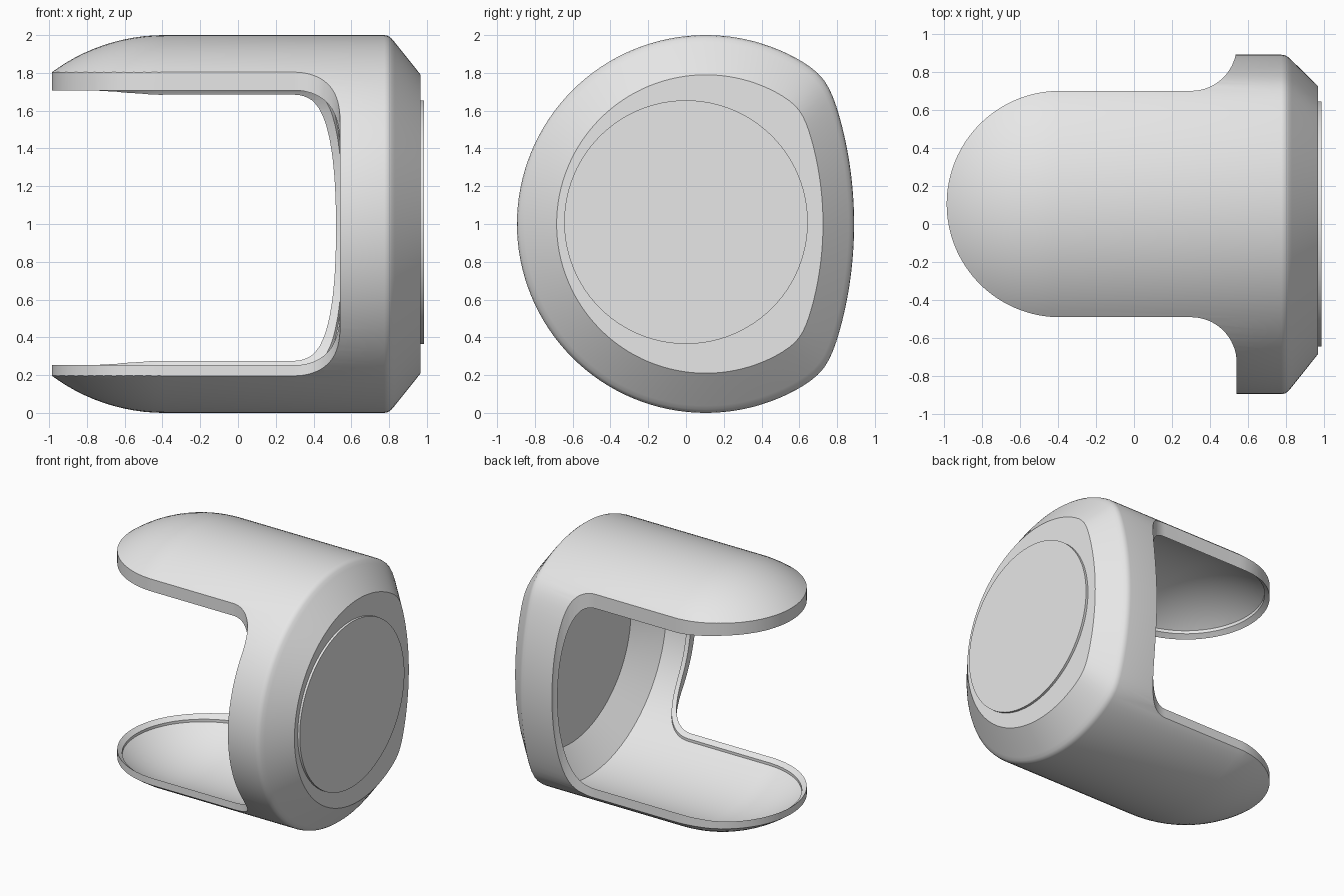
import bpy
import bmesh
from math import sin, cos, pi, sqrt, radians
from mathutils import Matrix

AXIS_Y = 0.105      # centre line of the shell
DOME_X = -0.39      # where the finger tips start to dome over
SEGMENTS = 128

default = bpy.data.objects.get("Cube")
if default:
    bpy.data.objects.remove(default, do_unlink=True)

grey = bpy.data.materials.new("light_grey")
grey.use_nodes = True
grey.diffuse_color = (0.8, 0.8, 0.8, 1)
grey.node_tree.nodes["Principled BSDF"].inputs["Base Color"].default_value = (0.8, 0.8, 0.8, 1)


def make_object(name, bm):
    bmesh.ops.recalc_face_normals(bm, faces=bm.faces)
    mesh = bpy.data.meshes.new(name)
    bm.to_mesh(mesh)
    bm.free()
    mesh.materials.append(grey)
    obj = bpy.data.objects.new(name, mesh)
    bpy.context.collection.objects.link(obj)
    return obj


def section_radius(a):
    """Circle with a flattened, gently bowed back and soft corners."""
    c, r_sq = 1.345, 4.537
    bow = -c * cos(a) + sqrt((c * cos(a)) ** 2 - c * c + r_sq)
    return (1 + bow ** -40) ** (-1 / 40)


def body_solid(name, scale, z, end):
    """Loft the section along x: domed start, straight run, chamfered end."""
    rings = []
    steps = 16
    for i in range(steps + 1):
        a = radians(50) * (1 - i / steps)
        rings.append((DOME_X - scale * sin(a), scale * cos(a)))
    rings += [(x, s * scale) for x, s in end]
    bm = bmesh.new()
    loops = []
    for x, s in rings:
        loop = []
        for k in range(SEGMENTS):
            a = 2 * pi * k / SEGMENTS
            r = s * section_radius(a)
            loop.append(bm.verts.new((x, AXIS_Y + r * cos(a), z + r * sin(a))))
        loops.append(loop)
    for p, q in zip(loops, loops[1:]):
        for k in range(SEGMENTS):
            n = (k + 1) % SEGMENTS
            bm.faces.new((p[k], p[n], q[n], q[k]))
    bm.faces.new(loops[0])
    bm.faces.new(loops[-1])
    return make_object(name, bm)


def outline_prism(name, inset):
    """Plan outline: round finger tip, straight sides, fillets into the cup."""
    r = 0.595 - inset
    fillet = 0.24 + inset
    half = [(DOME_X - r * cos(a), r * sin(a))
            for a in (pi / 2 * i / 32 for i in range(33))]
    half += [(0.3 + fillet * sin(a), r + fillet * (1 - cos(a)))
             for a in (pi / 2 * i / 16 for i in range(17))]
    half += [(0.3 + fillet, 1.3), (1.4, 1.3)]
    outline = half + [(x, -y) for x, y in reversed(half[1:])]
    bm = bmesh.new()
    face = bm.faces.new([bm.verts.new((x, AXIS_Y + y, -0.5)) for x, y in outline])
    top = bmesh.ops.extrude_face_region(bm, geom=[face])["geom"]
    bmesh.ops.translate(bm, vec=(0, 0, 3),
                        verts=[v for v in top if isinstance(v, bmesh.types.BMVert)])
    return make_object(name, bm)


def boolean(obj, cutter, operation):
    mod = obj.modifiers.new(operation.lower(), "BOOLEAN")
    mod.operation = operation
    mod.solver = "EXACT"
    mod.object = cutter
    bpy.context.view_layer.objects.active = obj
    bpy.ops.object.modifier_apply(modifier=mod.name)
    bpy.data.objects.remove(cutter, do_unlink=True)


def smooth(obj, angle):
    bpy.ops.object.select_all(action="DESELECT")
    obj.select_set(True)
    bpy.context.view_layer.objects.active = obj
    bpy.ops.object.shade_smooth_by_angle(angle=radians(angle))


# Shell: outer body trimmed to the two fingers and the cup, then hollowed
shell = body_solid("shell", 1.0, 1.0,
                   [(0.775, 1.0), (0.795, 0.996), (0.812, 0.983), (0.83, 0.962), (0.967, 0.79)])
boolean(shell, outline_prism("trim_cutter", 0), "INTERSECT")
boolean(shell, body_solid("cavity_cutter", 0.94, 0.98, [(0.76, 1.0), (0.92, 0.77)]), "DIFFERENCE")

# Recess behind the rim, leaving a raised lip around the opening
recess = body_solid("recess_cutter", 0.958, 0.982, [(0.765, 1.0), (0.925, 0.78)])
boolean(recess, outline_prism("lip_cutter", 0.035), "INTERSECT")
boolean(shell, recess, "DIFFERENCE")
smooth(shell, 28)

# Thin round plate on the closed end
bm = bmesh.new()
bmesh.ops.create_cone(bm, cap_ends=True, segments=96, radius1=0.645, radius2=0.645, depth=0.03,
                      matrix=Matrix.Translation((0.97, 0, 1.01)) @ Matrix.Rotation(pi / 2, 4, "Y"))
plate = make_object("end_plate", bm)
smooth(plate, 30)
